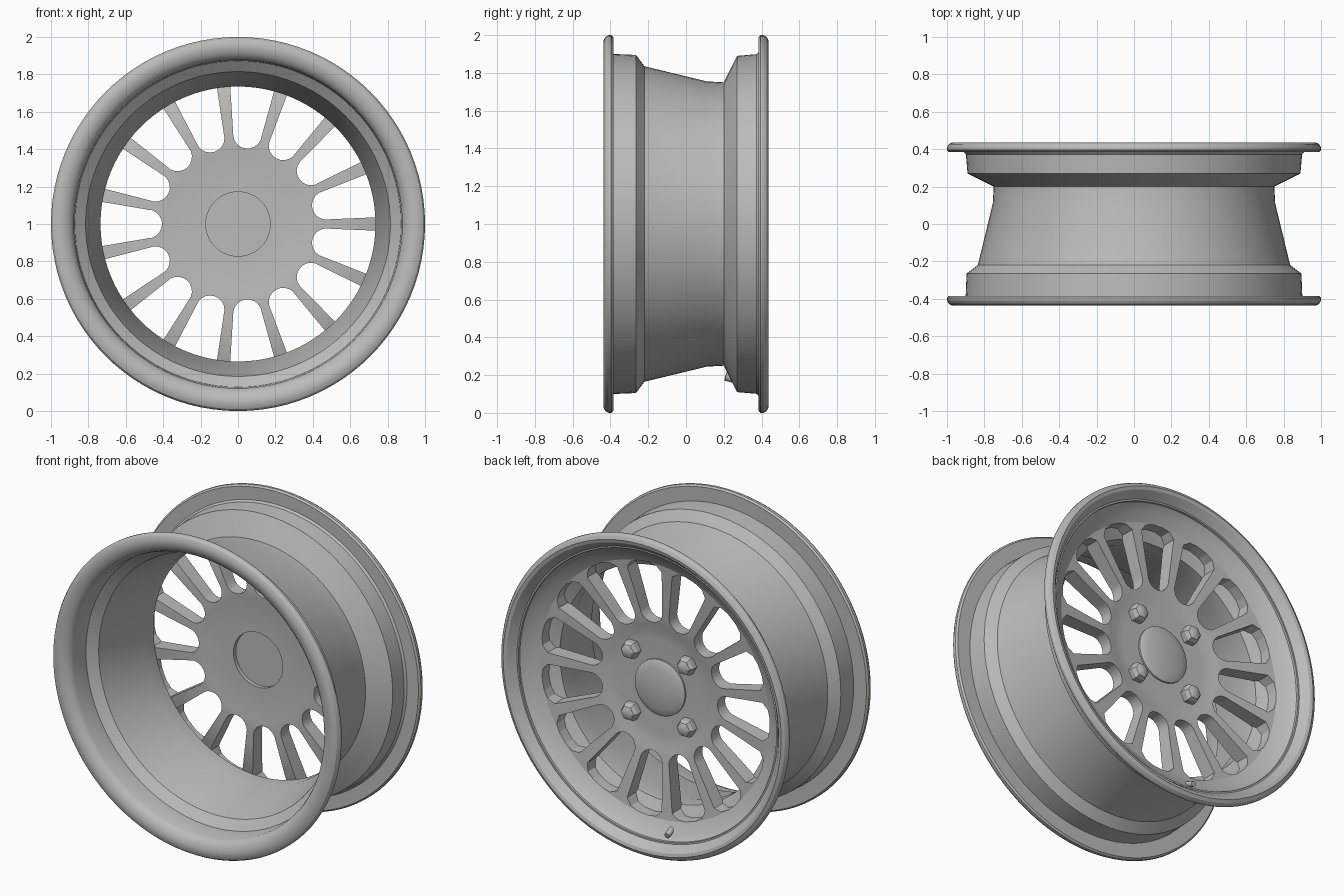
import bpy, bmesh, math
from mathutils import Vector, Matrix

if "Cube" in bpy.data.objects:
    bpy.data.objects.remove(bpy.data.objects["Cube"])

metal = bpy.data.materials.new("grey_metal")
metal.diffuse_color = (0.5, 0.5, 0.49, 1)
metal.use_nodes = True
metal.node_tree.nodes["Principled BSDF"].inputs["Base Color"].default_value = metal.diffuse_color
CENTRE = Vector((0, 0, 1))


def finish(name, bm, angle=30):
    bmesh.ops.recalc_face_normals(bm, faces=bm.faces)
    me = bpy.data.meshes.new(name)
    bm.to_mesh(me)
    bm.free()
    ob = bpy.data.objects.new(name, me)
    bpy.context.collection.objects.link(ob)
    me.materials.append(metal)
    smooth(ob, angle)
    return ob


def smooth(ob, angle):
    bpy.ops.object.select_all(action='DESELECT')
    bpy.context.view_layer.objects.active = ob
    ob.select_set(True)
    bpy.ops.object.shade_smooth_by_angle(angle=math.radians(angle))


def lathe(name, profile, segments=96, closed=False, centre=CENTRE, angle=30):
    """Turn (radius, y) points around the y axis; radius 0 becomes a pole."""
    bm = bmesh.new()
    rings = []
    for r, y in profile:
        if r == 0:
            rings.append([bm.verts.new(centre + Vector((0, y, 0)))] * segments)
        else:
            rings.append([bm.verts.new(centre + Vector((
                r * math.cos(math.tau * i / segments), y,
                r * math.sin(math.tau * i / segments)))) for i in range(segments)])
    pairs = list(zip(rings, rings[1:]))
    if closed:
        pairs.append((rings[-1], rings[0]))
    for a, b in pairs:
        for i in range(segments):
            j = (i + 1) % segments
            quad = list(dict.fromkeys((a[i], a[j], b[j], b[i])))
            if len(quad) > 2:
                bm.faces.new(quad)
    return finish(name, bm, angle)


# Barrel: outer skin from front lip to back lip, dish, then inner skin
lathe("rim_barrel", [
    (0.90, -0.385), (0.895, -0.265), (0.835, -0.22), (0.755, 0.11),
    (0.75, 0.20), (0.89, 0.27), (0.90, 0.385), (0.99, 0.385),
    (1.0, 0.395), (1.0, 0.41), (0.99, 0.427), (0.97, 0.437), (0.95, 0.432),
    (0.93, 0.41), (0.90, 0.373), (0.86, 0.338), (0.80, 0.308),
    (0.80, 0.24), (0.735, 0.207), (0.735, 0.11), (0.815, -0.225),
    (0.872, -0.27), (0.878, -0.385), (0.888, -0.408), (0.91, -0.426),
    (0.94, -0.437), (0.97, -0.437), (0.99, -0.427), (1.0, -0.41),
    (1.0, -0.395), (0.99, -0.385)], closed=True)

# Wheel face: hub and spoke disc with a shallow centre bore on the inner side
face = lathe("spoke_face", [
    (0, 0.25), (0.30, 0.25), (0.35, 0.254), (0.39, 0.264), (0.44, 0.272),
    (0.60, 0.287), (0.80, 0.308), (0.80, 0.24), (0.735, 0.205), (0.55, 0.195),
    (0.44, 0.19), (0.39, 0.192), (0.34, 0.20), (0.172, 0.20),
    (0.172, 0.225), (0, 0.225)])

# Window cutter outline in (radial, sideways) coordinates
half = [(0.80, 0.035), (0.785, 0.088), (0.745, 0.121)]
arc = [(0.483 - 0.077 * math.sin(a), 0.077 * math.cos(a))
       for a in (math.pi * k / 10 for k in range(11))]
outline = half + arc + [(r, -t) for r, t in reversed(half)]
bm = bmesh.new()
for k in range(15):
    a = math.radians(12 + 24 * k)
    c, s = math.cos(a), math.sin(a)
    lo, hi = ([bm.verts.new(CENTRE + Vector((r * c - t * s, y, r * s + t * c)))
               for r, t in outline] for y in (0.1, 0.45))
    bm.faces.new(lo)
    bm.faces.new(hi)
    for i in range(len(lo)):
        j = (i + 1) % len(lo)
        bm.faces.new((lo[i], lo[j], hi[j], hi[i]))
cutter = finish("window_cutter", bm)
cutter.hide_render = True
cut = face.modifiers.new("windows", 'BOOLEAN')
cut.operation = 'DIFFERENCE'
cut.solver = 'EXACT'
cut.object = cutter
bpy.context.view_layer.objects.active = face
bpy.ops.object.modifier_apply(modifier=cut.name)
bpy.data.objects.remove(cutter)
smooth(face, 30)

# Domed centre cap
lathe("centre_cap", [(0.175, 0.245), (0.175, 0.26), (0.165, 0.266), (0.13, 0.275),
                     (0.07, 0.283), (0, 0.286)], 64)

# Four hexagonal wheel bolts with domed heads
for sx in (-1, 1):
    for sz in (-1, 1):
        lathe("wheel_bolt", [(0.058, 0.24), (0.058, 0.285), (0.045, 0.307),
                             (0.022, 0.317), (0, 0.319)], 6,
              centre=CENTRE + Vector((0.195 * sx, 0, 0.195 * sz)), angle=25)

# Valve stem passing through the dish
a, b = Vector((-0.12, 0.21, 0.195)), Vector((-0.13, 0.375, 0.145))
bm = bmesh.new()
bmesh.ops.create_cone(
    bm, cap_ends=True, segments=12, radius1=0.025, radius2=0.016,
    depth=(b - a).length,
    matrix=Matrix.Translation((a + b) / 2)
    @ (b - a).to_track_quat('Z', 'Y').to_matrix().to_4x4())
finish("valve_stem", bm)
